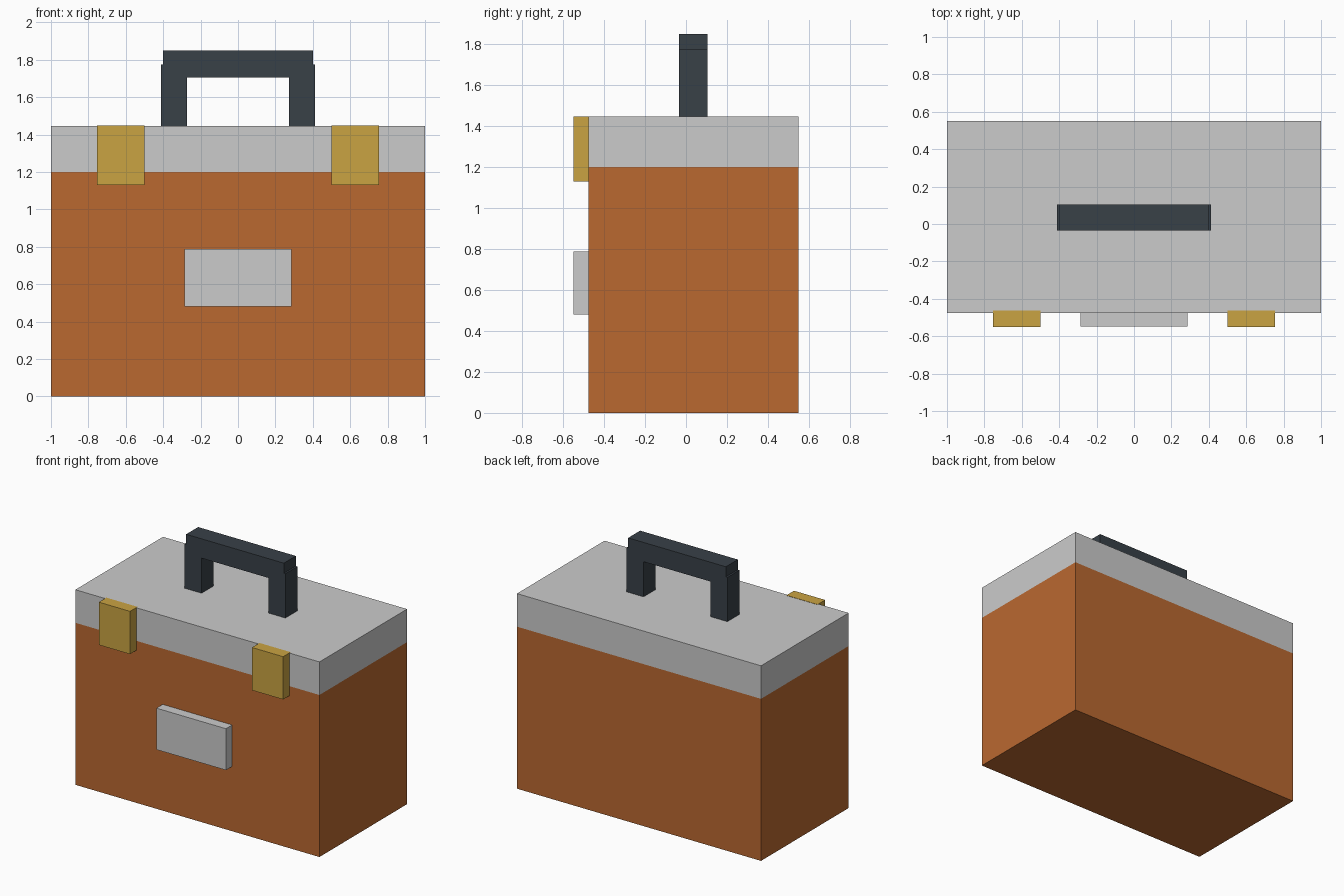
import bpy

if "Cube" in bpy.data.objects:
    bpy.data.objects.remove(bpy.data.objects["Cube"])


def material(name, rgb):
    mat = bpy.data.materials.new(name)
    mat.diffuse_color = (*rgb, 1)
    mat.use_nodes = True
    mat.node_tree.nodes["Principled BSDF"].inputs["Base Color"].default_value = mat.diffuse_color
    return mat


def box(name, x, y, z, mat=None):
    """Box from (min, max) ranges on each axis."""
    bpy.ops.mesh.primitive_cube_add(size=1, location=[(a + b) / 2 for a, b in (x, y, z)])
    obj = bpy.context.object
    obj.name = name
    obj.scale = [b - a for a, b in (x, y, z)]
    bpy.ops.object.transform_apply(location=False, rotation=False, scale=True)
    if mat:
        obj.data.materials.append(mat)
    return obj


orange = material("orange", (0.49, 0.14, 0.03))
brass = material("brass", (0.59, 0.37, 0.055))
dark = material("dark", (0.04, 0.052, 0.064))

FRONT, BACK = -0.475, 0.55
BODY_TOP, LID_TOP = 1.2, 1.445
GRIP_Y = (-0.035, 0.105)

# Case and lid
box("body", (-1, 1), (FRONT, BACK), (0, BODY_TOP), orange)
box("lid", (-1, 1), (FRONT, BACK), (BODY_TOP, LID_TOP))

# Front plate
box("front_plate", (-0.285, 0.285), (-0.548, FRONT), (0.48, 0.787))

# Latches and handle posts, one per side
for side, s in (("left", -1), ("right", 1)):
    box(side + "_latch", sorted((s * 0.5, s * 0.755)), (-0.55, -0.462), (1.13, LID_TOP + 0.002), brass)
    box(side + "_handle_post", sorted((s * 0.274, s * 0.413)), GRIP_Y, (LID_TOP, 1.773), dark)

# Handle grip, slightly narrower than the posts
box("handle_grip", (-0.4, 0.4), GRIP_Y, (1.705, 1.848), dark)
